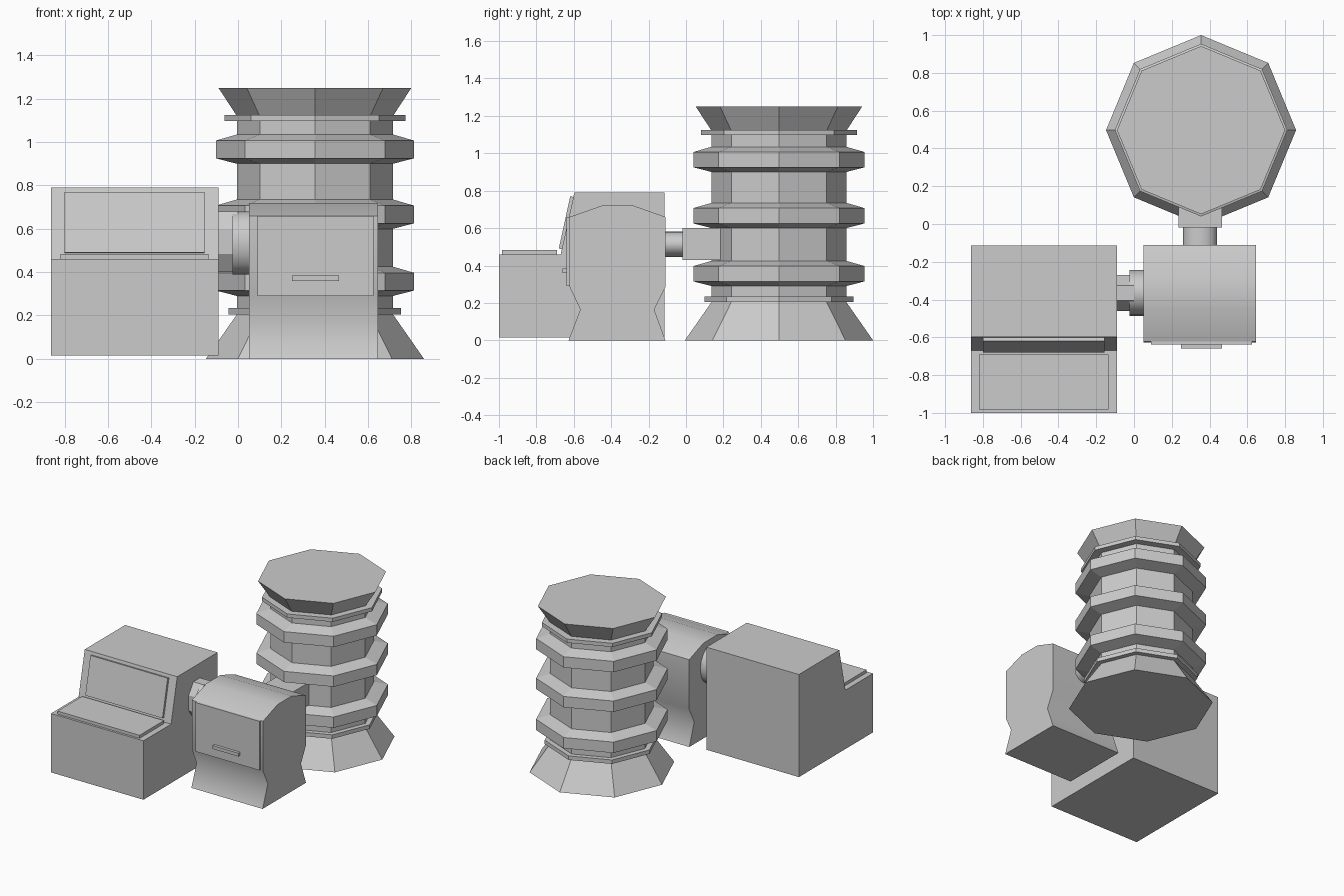
import bpy, bmesh
from math import sin, cos, pi, radians, atan2
from mathutils import Vector

if "Cube" in bpy.data.objects:
    bpy.data.objects.remove(bpy.data.objects["Cube"])


def make(name, verts, faces, smooth=False):
    me = bpy.data.meshes.new(name)
    me.from_pydata(verts, [], faces)
    bm = bmesh.new()
    bm.from_mesh(me)
    bmesh.ops.recalc_face_normals(bm, faces=bm.faces)
    bm.to_mesh(me)
    bm.free()
    ob = bpy.data.objects.new(name, me)
    bpy.context.collection.objects.link(ob)
    if smooth:
        bpy.ops.object.select_all(action='DESELECT')
        ob.select_set(True)
        bpy.context.view_layer.objects.active = ob
        bpy.ops.object.shade_smooth_by_angle(angle=radians(47))
    return ob


def skin(name, rings, smooth=False):
    """Join equal-length rings of points and cap both ends."""
    n = len(rings[0])
    faces = [(k * n + i, k * n + (i + 1) % n, (k + 1) * n + (i + 1) % n, (k + 1) * n + i)
             for k in range(len(rings) - 1) for i in range(n)]
    faces += [tuple(range(n)), tuple((len(rings) - 1) * n + i for i in range(n))]
    return make(name, [p for r in rings for p in r], faces, smooth)


def extrude_x(name, yz, x0, x1, smooth=False):
    return skin(name, [[(x, y, z) for y, z in yz] for x in (x0, x1)], smooth)


def box(name, x0, x1, y0, y1, z0, z1):
    return extrude_x(name, [(y0, z0), (y1, z0), (y1, z1), (y0, z1)], x0, x1)


def oval(a, b, n, turn=0.0):
    return [(a * cos(2 * pi * (i + turn) / n), b * sin(2 * pi * (i + turn) / n)) for i in range(n)]


def tower_part(name, profile):
    return skin(name, [[(0.355 + x, 0.497 + y, z) for x, y in oval(r, r, 8)] for r, z in profile])


# Octagonal tower: core with flared ends, thin plates and chamfered rings
tower_part("tower_core", [(0.503, 0), (0.36, 0.205), (0.36, 1.12), (0.445, 1.25)])
tower_part("lower_plate", [(0.398, 0.205), (0.398, 0.235)])
tower_part("upper_plate", [(0.417, 1.097), (0.417, 1.125)])
for i, z in enumerate((0.29, 0.60, 0.90)):
    tower_part(f"tower_ring_{i + 1}",
               [(0.36, z), (0.457, z + 0.025), (0.457, z + 0.107), (0.36, z + 0.135)])

# Control console with sloped face
extrude_x("console_body", [(-1, 0.015), (-1, 0.46), (-0.67, 0.46), (-0.597, 0.79),
                           (-0.115, 0.79), (-0.115, 0.015)], -0.863, -0.09)
box("desk_pad", -0.82, -0.135, -0.983, -0.69, 0.455, 0.483)
extrude_x("screen_panel", [(-0.660, 0.487), (-0.680, 0.491), (-0.619, 0.77), (-0.599, 0.766)],
          -0.80, -0.155)

# Furnace with pinched base and curved roof
extrude_x("furnace_body", [(-0.628, 0), (-0.565, 0.165), (-0.622, 0.285), (-0.622, 0.66),
                           (-0.45, 0.72), (-0.28, 0.72), (-0.11, 0.66), (-0.11, 0.285),
                           (-0.17, 0.165), (-0.11, 0)], 0.05, 0.645, True)
box("furnace_door", 0.09, 0.625, -0.638, -0.61, 0.29, 0.66)
box("door_handle", 0.25, 0.465, -0.66, -0.63, 0.36, 0.385)

# Pipe between console and furnace
extrude_x("console_pipe", [(-0.365 + a, 0.54 + b) for a, b in oval(0.103, 0.15, 8, 0.5)],
          -0.12, 0.0)
extrude_x("console_pipe_collar", [(-0.365 + a, 0.535 + b) for a, b in oval(0.1225, 0.145, 16)],
          -0.025, 0.08, True)

# Pipe between furnace and tower
skin("tower_pipe", [[(0.35 + a, y, 0.513 + b) for a, b in oval(0.09, 0.068, 16)]
                    for y in (-0.14, 0.0)], True)
box("tower_pipe_collar", 0.235, 0.467, -0.018, 0.2, 0.43, 0.60)
